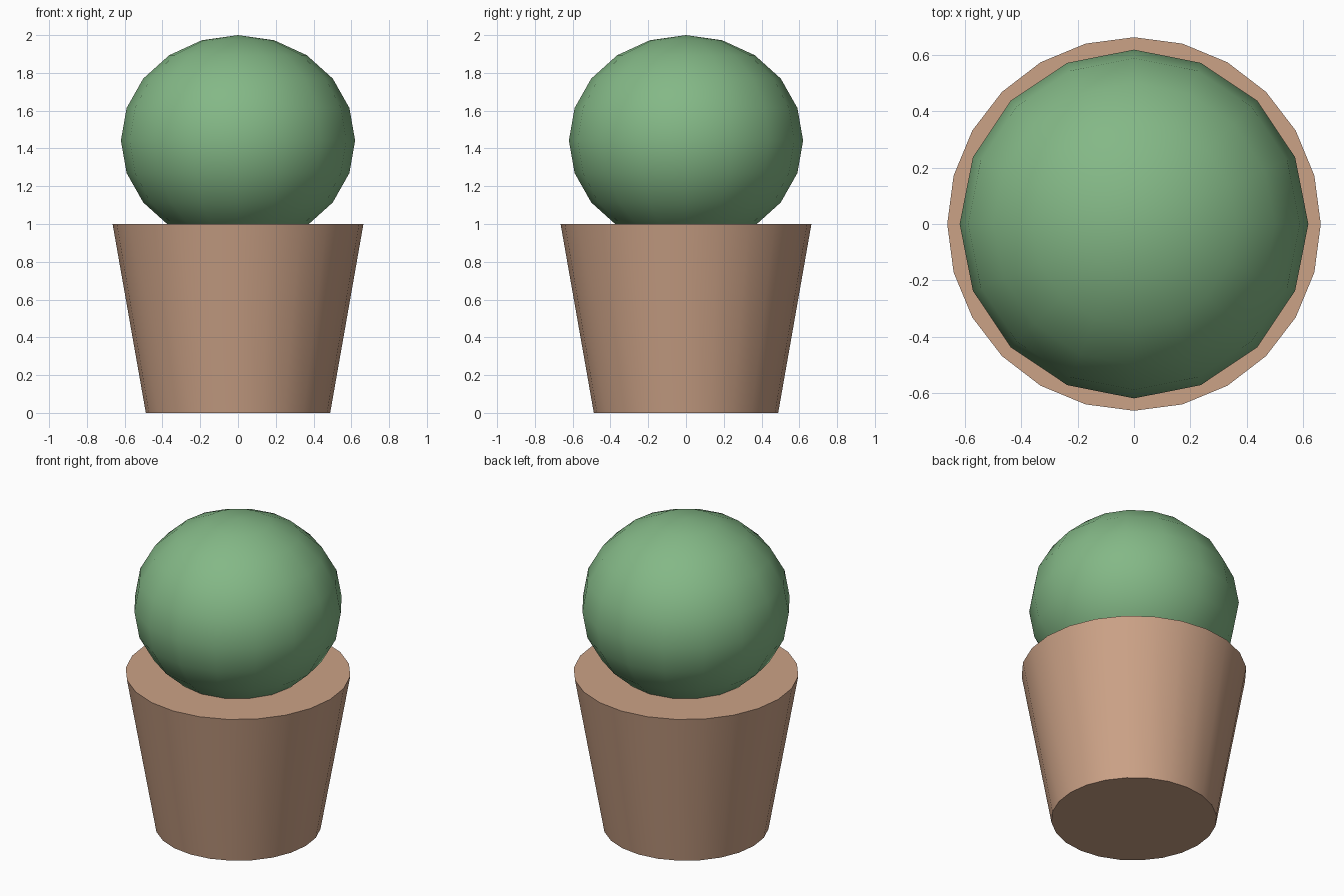
import bpy
import math

if "Cube" in bpy.data.objects:
    bpy.data.objects.remove(bpy.data.objects["Cube"])


def finish(name, color):
    """Name the active part, smooth it by angle and colour it."""
    obj = bpy.context.object
    obj.name = name
    bpy.ops.object.transform_apply(location=False, rotation=False, scale=True)
    bpy.ops.object.shade_smooth_by_angle(angle=math.radians(35))
    mat = bpy.data.materials.new(name + "_material")
    mat.diffuse_color = (*color, 1)
    mat.use_nodes = True
    mat.node_tree.nodes["Principled BSDF"].inputs["Base Color"].default_value = mat.diffuse_color
    obj.data.materials.append(mat)


# Tapered pot with a closed flat top
bpy.ops.mesh.primitive_cone_add(vertices=24, radius1=0.488, radius2=0.664,
                                depth=1.0, location=(0, 0, 0.5))
finish("pot", (0.60, 0.36, 0.24))

# Slightly flattened round bush, sunk into the pot
bpy.ops.mesh.primitive_uv_sphere_add(segments=16, ring_count=10, radius=0.62,
                                     location=(0, 0, 1.442))
bpy.context.object.scale.z = 0.9
finish("bush", (0.23, 0.48, 0.24))
